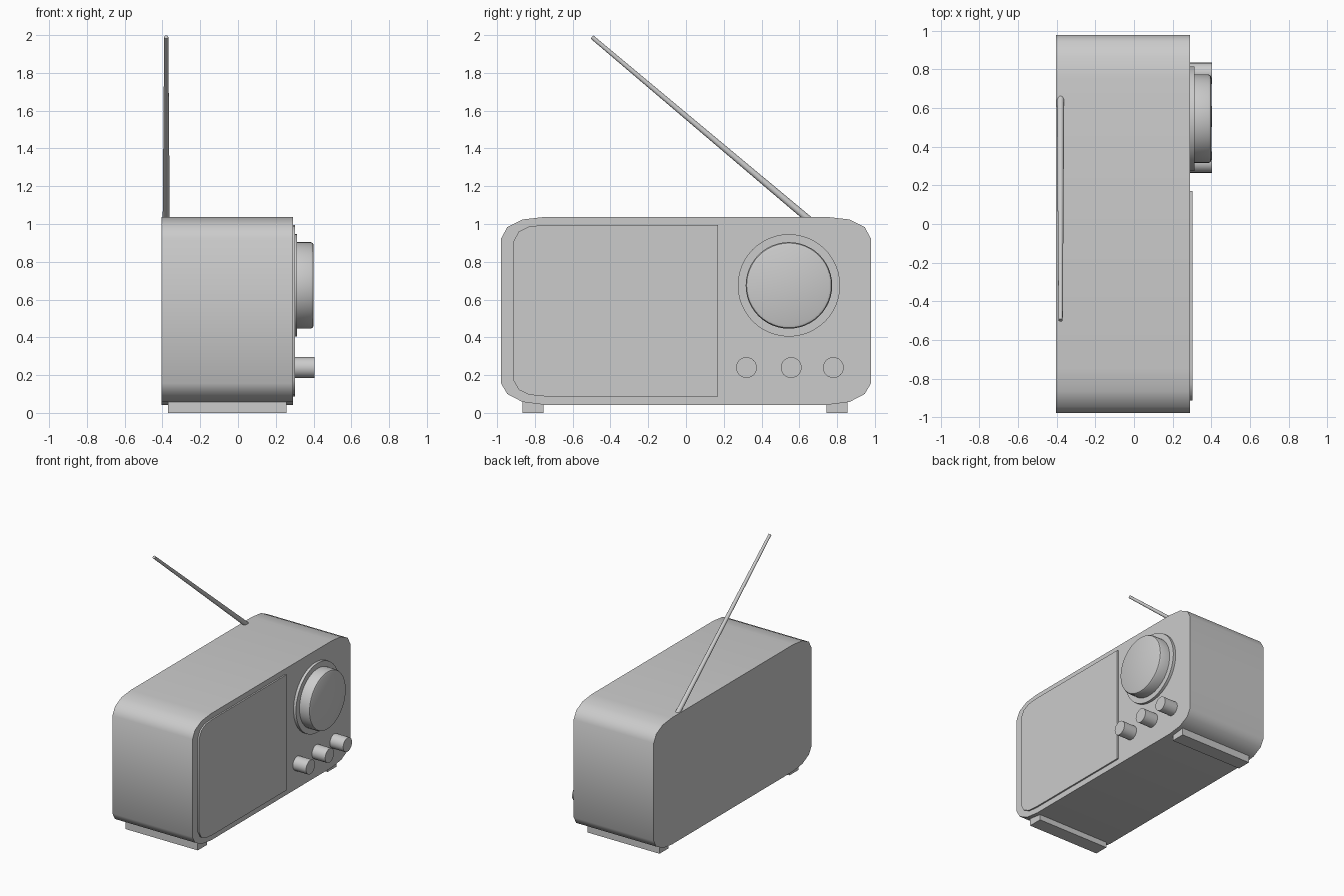
import bpy, bmesh, math
from mathutils import Vector

if "Cube" in bpy.data.objects:
    bpy.data.objects.remove(bpy.data.objects["Cube"])


def finish(name, bm, angle=40):
    bmesh.ops.recalc_face_normals(bm, faces=bm.faces[:])
    mesh = bpy.data.meshes.new(name)
    bm.to_mesh(mesh)
    bm.free()
    obj = bpy.data.objects.new(name, mesh)
    bpy.context.collection.objects.link(obj)
    bpy.ops.object.select_all(action='DESELECT')
    bpy.context.view_layer.objects.active = obj
    obj.select_set(True)
    bpy.ops.object.shade_smooth_by_angle(angle=math.radians(angle))
    return obj


def extrude_x(name, profile, x0, x1):
    """Extrude a (y, z) outline along x."""
    bm = bmesh.new()
    face = bm.faces.new([bm.verts.new((x0, y, z)) for y, z in profile])
    moved = bmesh.ops.extrude_face_region(bm, geom=[face], use_keep_orig=True)
    bmesh.ops.translate(bm, vec=(x1 - x0, 0, 0),
                        verts=[v for v in moved['geom'] if isinstance(v, bmesh.types.BMVert)])
    return finish(name, bm)


def turned(name, y, z, rings, sides=32):
    """Capped solid of revolution about x, from (x, radius) rings."""
    bm = bmesh.new()
    loops = []
    for x, r in rings:
        angles = [2 * math.pi * i / sides for i in range(sides)]
        loops.append([bm.verts.new((x, y + r * math.cos(a), z + r * math.sin(a))) for a in angles])
    for a, b in zip(loops, loops[1:]):
        for i in range(sides):
            j = (i + 1) % sides
            bm.faces.new((a[i], a[j], b[j], b[i]))
    bm.faces.new(loops[0])
    bm.faces.new(loops[-1])
    return finish(name, bm)


# Cabinet with softened long edges
half = [(0.75, 1.037), (0.866, 1.024), (0.946, 0.984), (0.979, 0.923),
        (0.979, 0.156), (0.946, 0.10), (0.866, 0.058), (0.75, 0.043)]
extrude_x("cabinet", half + [(-y, z) for y, z in reversed(half)], -0.405, 0.29)

# Speaker panel, rounded on its outer side only
panel = [(0.17, 0.995), (-0.75, 0.995), (-0.83, 0.987), (-0.885, 0.96), (-0.915, 0.905),
         (-0.915, 0.175), (-0.885, 0.122), (-0.83, 0.096), (-0.75, 0.088), (0.17, 0.088)]
extrude_x("speaker_panel", panel, 0.28, 0.302)

# Tuning dial and its base ring
turned("dial_base", 0.545, 0.675, [(0.28, 0.271), (0.312, 0.271)], 48)
turned("tuning_dial", 0.545, 0.675,
       [(0.30, 0.229), (0.385, 0.229), (0.396, 0.224), (0.401, 0.212)], 48)

# Small knobs
for i, y in enumerate((0.32, 0.557, 0.78)):
    turned(f"knob_{i + 1}", y, 0.24, [(0.28, 0.055), (0.405, 0.055)], 24)

# Feet
for side, y in (("left", -0.81), ("right", 0.80)):
    w = 0.056
    extrude_x(f"{side}_foot", [(y - w, 0), (y + w, 0), (y + w, 0.06), (y - w, 0.06)], -0.37, 0.257)

# Tapered antenna leaning across the back
base, tip = Vector((-0.38, 0.69, 0.99)), Vector((-0.38, -0.498, 1.99))
bm = bmesh.new()
bmesh.ops.create_cone(bm, cap_ends=True, segments=16, radius1=0.019, radius2=0.011,
                      depth=(tip - base).length)
antenna = finish("antenna", bm)
antenna.location = (base + tip) / 2
antenna.rotation_euler = (tip - base).to_track_quat('Z', 'Y').to_euler()
